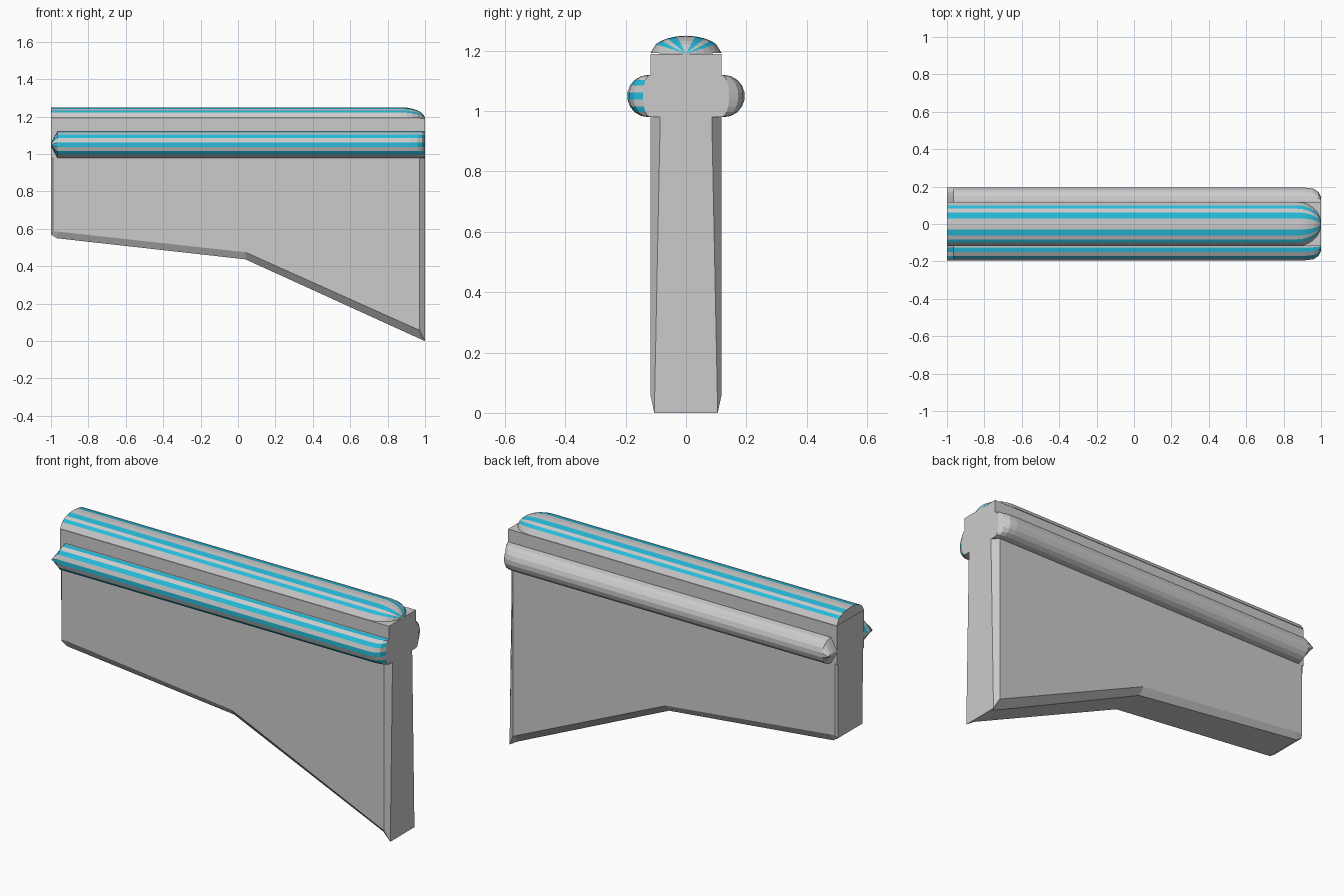
import bpy, bmesh, math

if "Cube" in bpy.data.objects:
    bpy.data.objects.remove(bpy.data.objects["Cube"])

grey = bpy.data.materials.new("grey")
cyan = bpy.data.materials.new("cyan")
cyan.diffuse_color = (0.02, 0.5, 0.7, 1)
cyan.use_nodes = True
cyan.node_tree.nodes["Principled BSDF"].inputs["Base Color"].default_value = cyan.diffuse_color


def loft(name, rings, coloured=(), materials=(), smooth=False):
    """Skin closed rings of equal length; segments listed in coloured use slot 1."""
    bm = bmesh.new()
    vs = [[bm.verts.new(p) for p in r] for r in rings]
    n = len(rings[0])
    for a, b in zip(vs, vs[1:]):
        for i in range(n):
            j = (i + 1) % n
            f = bm.faces.new((a[i], a[j], b[j], b[i]))
            f.material_index = 1 if i in coloured else 0
            f.smooth = smooth
    bm.faces.new(vs[0])
    bm.faces.new(vs[-1][::-1])
    bmesh.ops.recalc_face_normals(bm, faces=bm.faces)
    me = bpy.data.meshes.new(name)
    bm.to_mesh(me)
    bm.free()
    for m in materials:
        me.materials.append(m)
    ob = bpy.data.objects.new(name, me)
    bpy.context.collection.objects.link(ob)
    return ob


# Tapered plate with chamfered rim: rim points (x, half width, z) and inset face points
rim = [(-1, .105, .57), (-.97, .105, .55), (.04, .09, .437), (.975, .075, .011),
       (1, .105, 0.0), (1, .085, 1.0), (-1, .11, 1.0)]
face = [(-.99, .585), (-.96, .585), (.04, .475), (.955, .065),
        (.97, .06), (.97, 1.0), (-.99, 1.0)]
loft("plate", [
    [(x, -.118, z) for x, z in face],
    [(x, -y, z) for x, y, z in rim],
    [(x, y, z) for x, y, z in rim],
    [(x, .118, z) for x, z in face]])

# Square rail block joining plate, rods and cap
block = [(-.118, .98), (.118, .98), (.118, 1.19), (-.118, 1.19)]
loft("rail_block", [[(x, y, z) for y, z in block] for x in (-1, 1)])

# Striped cap: half ellipse, domed down at the right end
half = [.118, .1, .082, .062, .03]
ys = half + [0] + [-y for y in reversed(half)]
section = [(y, .06 * math.sqrt(1 - (y / .1181) ** 2)) for y in ys]
stations = [(-1, 1)]
for k in range(7):
    a = math.radians(k * 14.5)
    stations.append((.87 + .13 * math.sin(a), max(math.cos(a), .05)))
loft("top_cap",
     [[(x, y * s, 1.19 + z * s) for y, z in section] for x, s in stations],
     coloured=(1, 3, 6, 8), materials=(grey, cyan))

# Side rods: half rounds, pinched to a tip on the left, rounded in plan on the right
angles = [math.radians(-90 + 20 * i) for i in range(10)]
rod_stations = [(-1, 1, .1), (-.965, 1, 1), (.92, 1, 1), (.96, .93, 1),
                (.985, .73, 1), (1, .35, 1)]
for name, side, stripes in (("front_rod", -1, (2, 4, 6, 8)), ("back_rod", 1, ())):
    rings = []
    for x, sy, sz in rod_stations:
        ring = [(x, side * (.115 + sy * (.01 + .07 * math.cos(a))),
                 1.05 + sz * .07 * math.sin(a)) for a in angles]
        ring += [(x, side * .1, 1.05 + sz * .07), (x, side * .1, 1.05 - sz * .07)]
        rings.append(ring)
    loft(name, rings, coloured=stripes, materials=(grey, cyan) if stripes else ())
